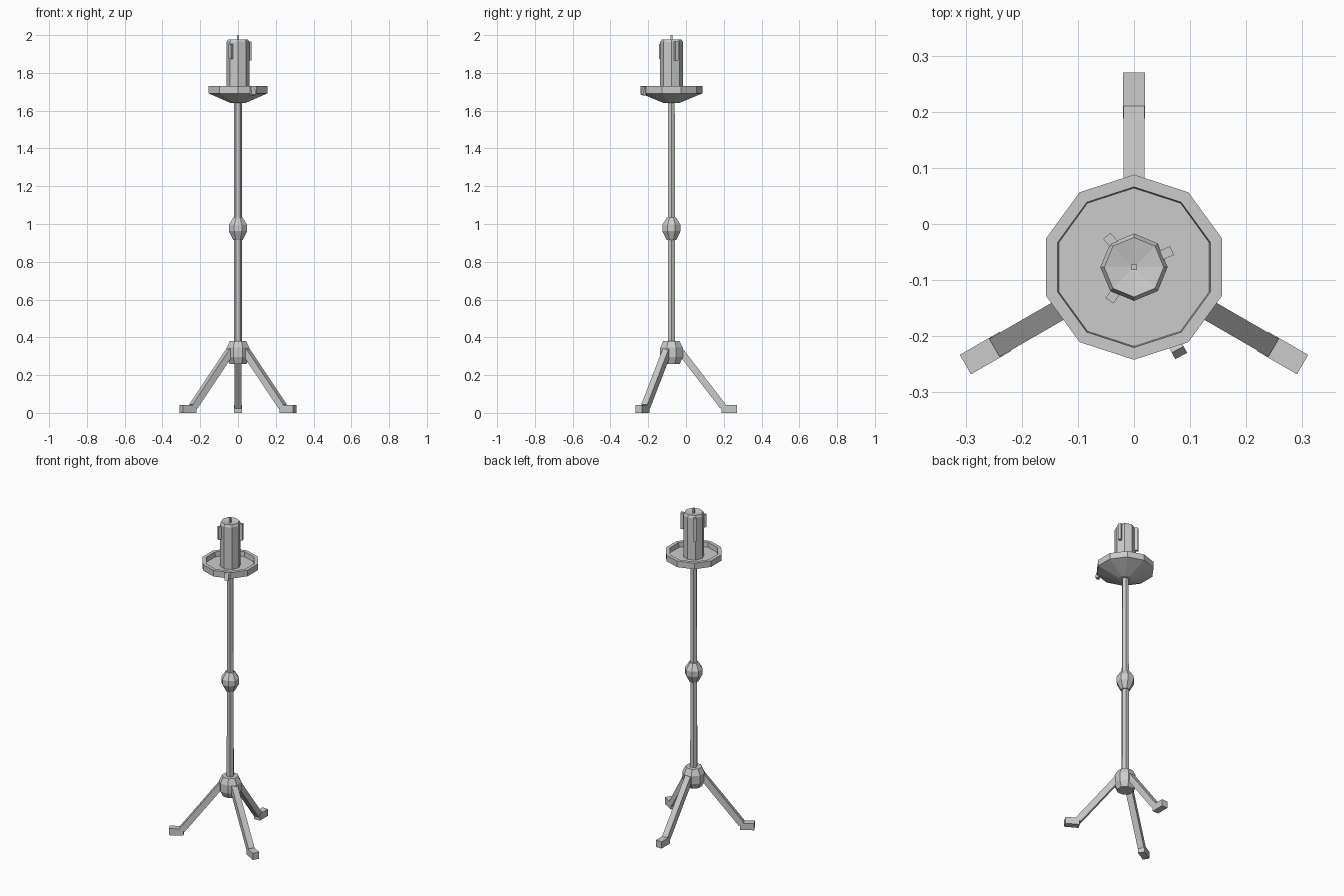
import bpy, bmesh, math
from mathutils import Matrix, Vector

if "Cube" in bpy.data.objects:
    bpy.data.objects.remove(bpy.data.objects["Cube"])

CY = -0.077  # y position of the stand's axis

mat = bpy.data.materials.new("plain grey")
mat.diffuse_color = (0.6, 0.6, 0.6, 1)
mat.use_nodes = True
mat.node_tree.nodes["Principled BSDF"].inputs["Base Color"].default_value = mat.diffuse_color


def finish(bm, name):
    bmesh.ops.recalc_face_normals(bm, faces=bm.faces)
    me = bpy.data.meshes.new(name)
    bm.to_mesh(me)
    bm.free()
    me.materials.append(mat)
    ob = bpy.data.objects.new(name, me)
    bpy.context.collection.objects.link(ob)
    ob.location.y = CY
    return ob


def lathe(name, profile, sides, start=0):
    """Flat-faced turned part from (radius, z) points; radius 0 makes a point."""
    bm = bmesh.new()
    rings = []
    for r, z in profile:
        if r == 0:
            rings.append([bm.verts.new((0, 0, z))] * sides)
        else:
            angs = [math.radians(start) + 2 * math.pi * i / sides for i in range(sides)]
            rings.append([bm.verts.new((r * math.cos(a), r * math.sin(a), z)) for a in angs])
    for a, b in zip(rings, rings[1:]):
        for i in range(sides):
            j = (i + 1) % sides
            quad = list(dict.fromkeys((a[i], a[j], b[j], b[i])))
            bm.faces.new(quad)
    for ring in (rings[0], rings[-1]):
        if ring[0] is not ring[1]:
            bm.faces.new(ring)
    return finish(bm, name)


def box(name, angle, r, z, size, tilt=0):
    """Box at radius r and height z; size is (radial, tangential, up)."""
    bm = bmesh.new()
    m = (Matrix.Rotation(math.radians(angle), 4, 'Z') @ Matrix.Translation((r, 0, z))
         @ Matrix.Rotation(tilt, 4, 'Y') @ Matrix.Diagonal((*size, 1)))
    bmesh.ops.create_cube(bm, size=1, matrix=m)
    return finish(bm, name)


# Pole, middle knob and leg hub
lathe("pole", [(0.0225, 0.3), (0.020, 1.66)], 6)
lathe("middle_knob", [(0.026, 1.035), (0.052, 0.995), (0.052, 0.962), (0.027, 0.915)], 8, 22.5)
lathe("leg_hub", [(0.047, 0.38), (0.065, 0.345), (0.065, 0.295), (0.048, 0.26)], 8, 22.5)

# Drip tray with raised rim
lathe("drip_tray", [(0.04, 1.64), (0.165, 1.692), (0.165, 1.73), (0.143, 1.73), (0.141, 1.70)], 10, 90)

# Candle with dished top, and wick
lathe("candle", [(0.06, 1.69), (0.06, 1.963), (0.053, 1.977), (0, 1.967)], 8)
box("wick", 0, 0, 1.98, (0.01, 0.01, 0.04))

# Wax drips on the candle: angle, bottom, top
for i, (ang, lo, hi) in enumerate([(23.6, 1.865, 1.967), (131, 1.82, 1.967), (233.7, 1.873, 1.953)]):
    box(f"wax_drip_{i + 1}", ang, 0.061, (lo + hi) / 2, (0.026, 0.017, hi - lo))

# Wax drip hanging over the tray rim
box("rim_drip", -62, 0.164, 1.704, (0.018, 0.024, 0.045), -0.3)

# Three legs with feet
top, end = Vector((0.038, 0, 0.339)), Vector((0.273, 0, 0.034))
mid, d = (top + end) / 2, end - top
for i, ang in enumerate((90, 210, 330)):
    box(f"leg_{i + 1}", ang, mid.x, mid.z, (0.036, 0.037, d.length), math.atan2(d.x, d.z))
    box(f"foot_{i + 1}", ang, 0.306, 0.021, (0.082, 0.04, 0.042))
